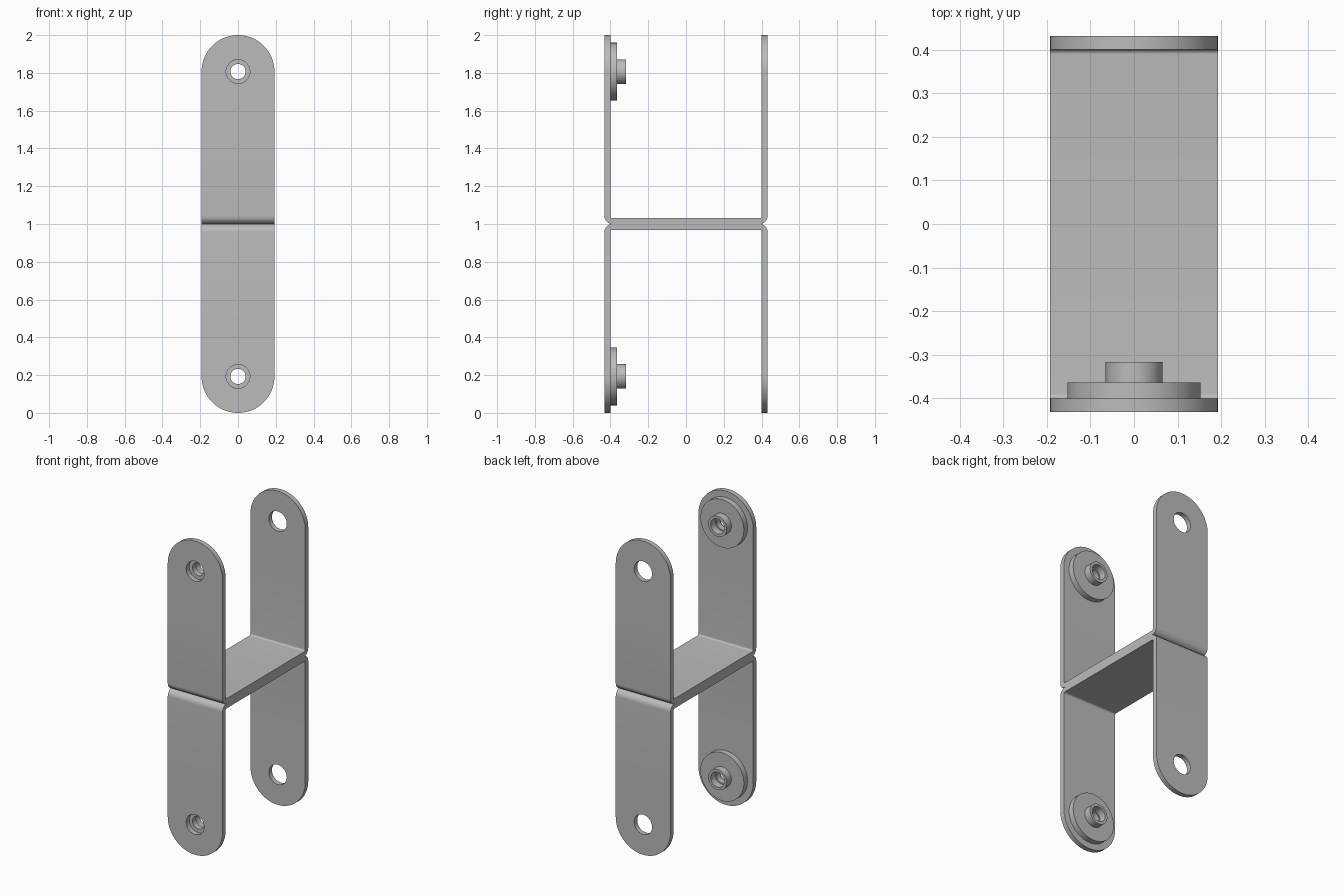
import bpy, bmesh, math
from mathutils import Vector

cube = bpy.data.objects.get("Cube")
if cube:
    bpy.data.objects.remove(cube, do_unlink=True)

HALF_W, HALF_D, THICK = 0.193, 0.432, 0.031
BEND = 0.042                 # outer bend radius
HOLE_Z = 2 - HALF_W          # hole centre on the upper legs
HOLE_R = 0.063

steel = bpy.data.materials.new("grey_steel")
steel.use_nodes = True
GREY = (0.5, 0.5, 0.5, 1)
steel.diffuse_color = GREY
bsdf = steel.node_tree.nodes["Principled BSDF"]
bsdf.inputs["Base Color"].default_value = GREY


def arc(cx, cy, r, a0, a1, n):
    """Points on an arc, angles in degrees."""
    angles = [math.radians(a0 + (a1 - a0) * i / n) for i in range(n + 1)]
    return [(cx + r * math.cos(a), cy + r * math.sin(a)) for a in angles]


def finish(bm, name):
    bmesh.ops.recalc_face_normals(bm, faces=bm.faces)
    mesh = bpy.data.meshes.new(name)
    bm.to_mesh(mesh)
    bm.free()
    mesh.materials.append(steel)
    obj = bpy.data.objects.new(name, mesh)
    bpy.context.collection.objects.link(obj)
    return obj


def prism(name, points, offset):
    """Extrude a flat outline of 3D points along an offset."""
    bm = bmesh.new()
    face = bm.faces.new([bm.verts.new(p) for p in points])
    ext = bmesh.ops.extrude_face_region(bm, geom=[face])["geom"]
    moved = [g for g in ext if isinstance(g, bmesh.types.BMVert)]
    bmesh.ops.translate(bm, verts=moved, vec=Vector(offset))
    return finish(bm, name)


def select(obj):
    bpy.ops.object.select_all(action="DESELECT")
    obj.select_set(True)
    bpy.context.view_layer.objects.active = obj


def cut(obj, tool, operation):
    mod = obj.modifiers.new("cut", "BOOLEAN")
    mod.operation, mod.solver, mod.object = operation, "EXACT", tool
    select(obj)
    bpy.ops.object.modifier_apply(modifier=mod.name)
    bpy.data.objects.remove(tool, do_unlink=True)


def smooth(obj):
    select(obj)
    bpy.ops.object.shade_smooth_by_angle(angle=math.radians(30))


def height(z, up):
    return z if up else 2 - z


def bracket(name, up):
    # bent U strip, seen from the side
    b, inner = HALF_D - BEND, BEND - THICK
    outside = arc(-b, 1 + BEND, BEND, 180, 270, 10) + arc(b, 1 + BEND, BEND, 270, 360, 10)
    inside = arc(b, 1 + BEND, inner, 360, 270, 10) + arc(-b, 1 + BEND, inner, 270, 180, 10)
    d = HALF_D - THICK
    side = ([(-HALF_D, 2.1)] + outside + [(HALF_D, 2.1), (d, 2.1)]
            + inside + [(-d, 2.1)])
    strip = prism(name, [(-HALF_W, y, height(z, up)) for y, z in side], (2 * HALF_W, 0, 0))
    # rounded leg ends
    w = HALF_W + 0.1
    ends = ([(-w, 0.9), (w, 0.9), (w, 1.5), (HALF_W, 1.5)]
            + arc(0, HOLE_Z, HALF_W, 0, 180, 48) + [(-HALF_W, 1.5), (-w, 1.5)])
    cut(strip, prism("end_cutter", [(x, -1, height(z, up)) for x, z in ends], (0, 2, 0)),
        "INTERSECT")
    # pivot holes through both legs
    hole = arc(0, HOLE_Z, HOLE_R, 0, 360, 48)[:-1]
    cut(strip, prism("hole_cutter", [(x, -1, height(z, up)) for x, z in hole], (0, 2, 0)),
        "DIFFERENCE")
    smooth(strip)


def bushing(name, up):
    # flanged ring turned about the hole axis
    base, flange, tip = THICK - HALF_D, -0.364, -0.317
    profile = [(0.04, base), (0.153, base), (0.153, flange), (0.065, flange),
               (0.065, tip), (0.048, tip), (0.048, flange), (0.04, flange)]
    z = height(HOLE_Z, up)
    bm = bmesh.new()
    verts = [bm.verts.new((r, y, z)) for r, y in profile]
    edges = [bm.edges.new((verts[i - 1], verts[i])) for i in range(len(verts))]
    bmesh.ops.spin(bm, geom=verts + edges, cent=(0, 0, z), axis=(0, 1, 0),
                   angle=2 * math.pi, steps=64, use_merge=True)
    bmesh.ops.remove_doubles(bm, verts=bm.verts, dist=0.0001)
    smooth(finish(bm, name))


for label, up in (("upper", True), ("lower", False)):
    bracket(label + "_bracket", up)
    bushing(label + "_bushing", up)
